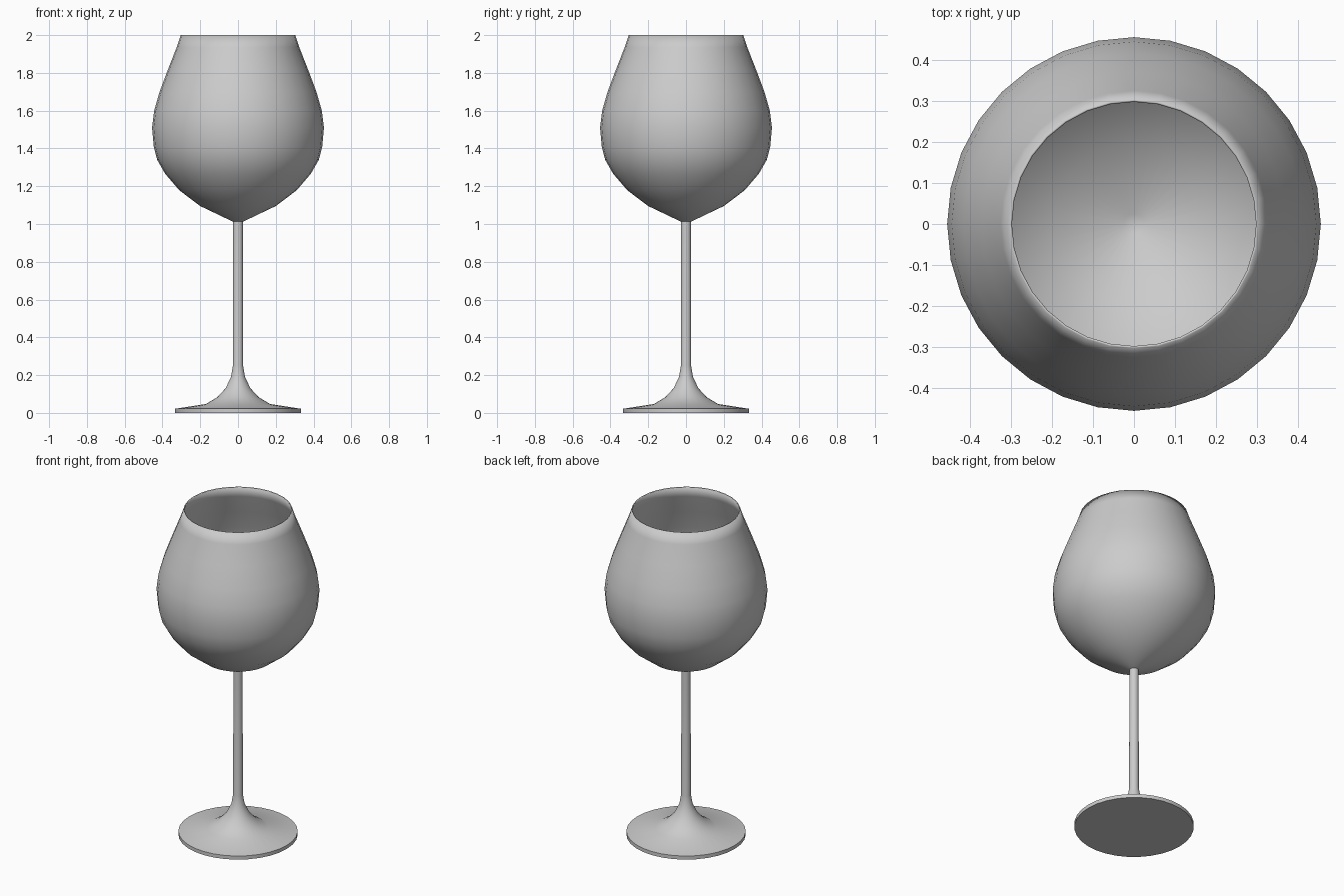
import bpy
import bmesh
from math import radians, tau

SIDES = 32

cube = bpy.data.objects.get("Cube")
if cube:
    bpy.data.objects.remove(cube, do_unlink=True)


def lathe(name, profile):
    """Spin a list of (radius, height) points around the z axis."""
    bm = bmesh.new()
    verts = [bm.verts.new((r, 0, z)) for r, z in profile]
    edges = [bm.edges.new(pair) for pair in zip(verts, verts[1:])]
    bmesh.ops.spin(bm, geom=verts + edges, cent=(0, 0, 0), axis=(0, 0, 1),
                   angle=tau, steps=SIDES, use_merge=False)
    bmesh.ops.remove_doubles(bm, verts=bm.verts[:], dist=0.0005)
    bmesh.ops.recalc_face_normals(bm, faces=bm.faces[:])
    mesh = bpy.data.meshes.new(name)
    bm.to_mesh(mesh)
    bm.free()
    obj = bpy.data.objects.new(name, mesh)
    bpy.context.collection.objects.link(obj)
    bpy.ops.object.select_all(action='DESELECT')
    obj.select_set(True)
    bpy.context.view_layer.objects.active = obj
    bpy.ops.object.shade_smooth_by_angle(angle=radians(40))
    return obj


# Flat foot flaring up into the thin stem
lathe("foot_and_stem", [
    (0, 0), (0.333, 0), (0.333, 0.022), (0.17, 0.047), (0.11, 0.083),
    (0.066, 0.13), (0.037, 0.19), (0.027, 0.25), (0.026, 1.012),
])

# Thin-walled bowl, narrowing towards the rim
bowl = lathe("bowl", [
    (0, 1.01), (0.026, 1.012), (0.2, 1.095), (0.31, 1.178), (0.385, 1.265),
    (0.428, 1.34), (0.446, 1.41), (0.455, 1.51), (0.444, 1.6),
    (0.415, 1.70), (0.37, 1.82), (0.325, 1.935), (0.303, 2),
])
wall = bowl.modifiers.new("wall_thickness", 'SOLIDIFY')
wall.thickness = 0.006
wall.offset = -1
